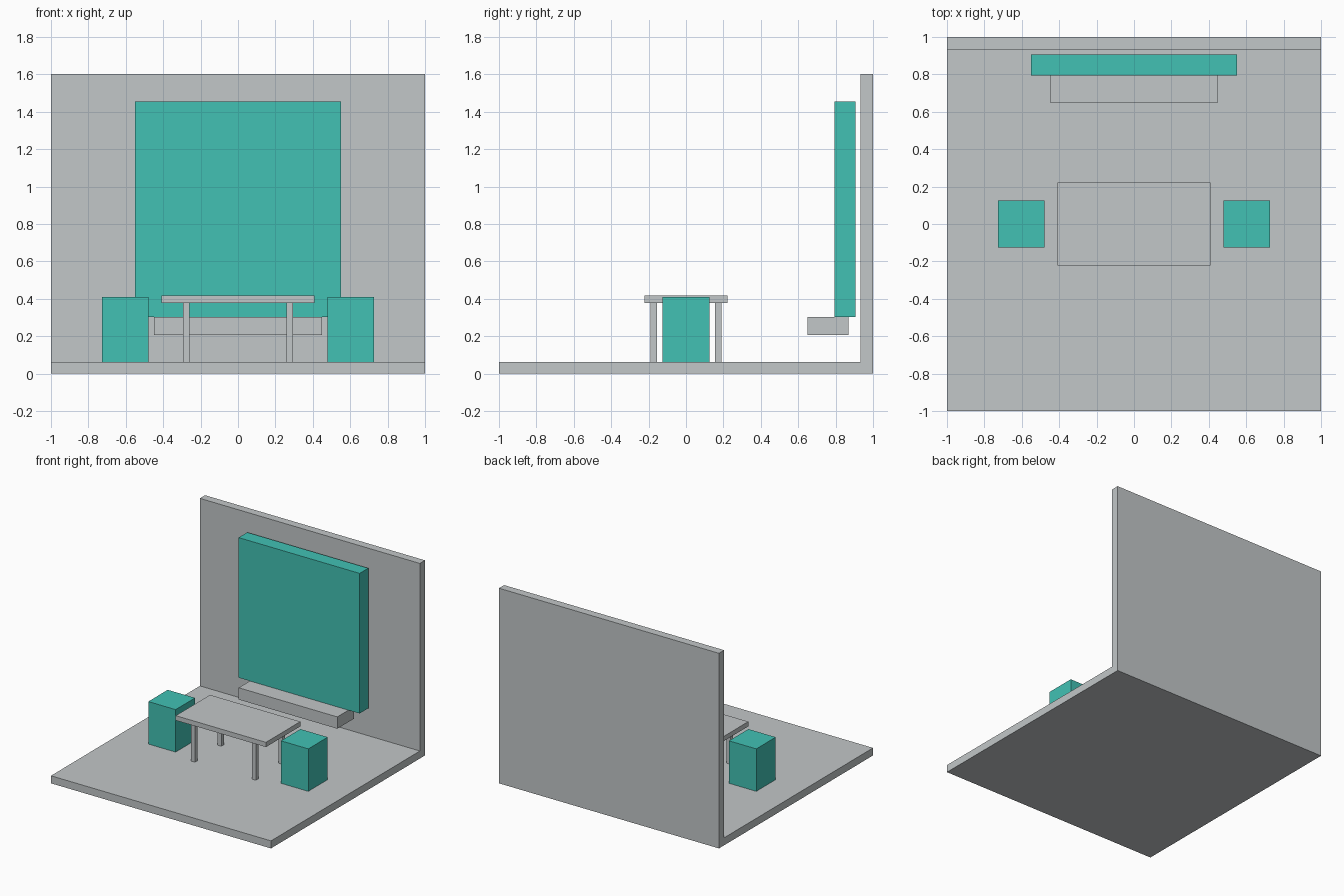
import bpy
import bmesh

cube = bpy.data.objects.get("Cube")
if cube:
    bpy.data.objects.remove(cube, do_unlink=True)


def make_material(name, rgb):
    mat = bpy.data.materials.new(name)
    mat.use_nodes = True
    color = (*rgb, 1.0)
    mat.diffuse_color = color
    mat.node_tree.nodes["Principled BSDF"].inputs["Base Color"].default_value = color
    return mat


grey = make_material("light_grey", (0.54, 0.57, 0.58))
teal = make_material("teal", (0.054, 0.535, 0.457))


def add_object(name, bm, mat):
    bmesh.ops.recalc_face_normals(bm, faces=bm.faces)
    mesh = bpy.data.meshes.new(name)
    bm.to_mesh(mesh)
    bm.free()
    mesh.materials.append(mat)
    obj = bpy.data.objects.new(name, mesh)
    bpy.context.collection.objects.link(obj)
    return obj


def box(name, x, y, z, mat):
    """Box spanning the given (low, high) range on each axis."""
    bm = bmesh.new()
    bmesh.ops.create_cube(bm, size=1)
    for v in bm.verts:
        v.co = [(lo + hi) / 2 + c * (hi - lo) for c, (lo, hi) in zip(v.co, (x, y, z))]
    return add_object(name, bm, mat)


def around(centre, half):
    return (centre - half, centre + half)


FLOOR = 0.062
SHELF_TOP = 0.303
TABLE_UNDER = 0.378

# Floor and back wall: one L-shaped profile extruded across the width
profile = [(-1, 0), (1, 0), (1, 1.603), (0.933, 1.603), (0.933, FLOOR), (-1, FLOOR)]
bm = bmesh.new()
face = bm.faces.new([bm.verts.new((-1, y, z)) for y, z in profile])
extruded = bmesh.ops.extrude_face_region(bm, geom=[face])
bmesh.ops.translate(bm, vec=(2, 0, 0),
                    verts=[g for g in extruded["geom"] if isinstance(g, bmesh.types.BMVert)])
# The starting face is kept as the end cap
if not face.is_valid or len(bm.faces) < len(profile) + 2:
    bm.faces.new([v for v in bm.verts if v.co.x < 0])
add_object("floor_and_wall", bm, grey)

# Wall panel with the low shelf beneath it
box("wall_panel", (-0.55, 0.55), (0.794, 0.906), (SHELF_TOP, 1.454), teal)
box("shelf", (-0.448, 0.448), (0.649, 0.869), (0.206, SHELF_TOP), grey)

# Table
box("table_top", (-0.41, 0.41), (-0.223, 0.223), (TABLE_UNDER, 0.417), grey)
for sx, side in ((-1, "right"), (1, "left")):
    for sy, end in ((-1, "front"), (1, "back")):
        box(f"table_leg_{end}_{side}", around(sx * 0.277, 0.018),
            around(sy * 0.172, 0.018), (FLOOR, TABLE_UNDER), grey)
    # Block stool at each end of the table
    box(f"stool_{side}", around(sx * 0.603, 0.124), around(0, 0.126),
        (FLOOR, 0.411), teal)
